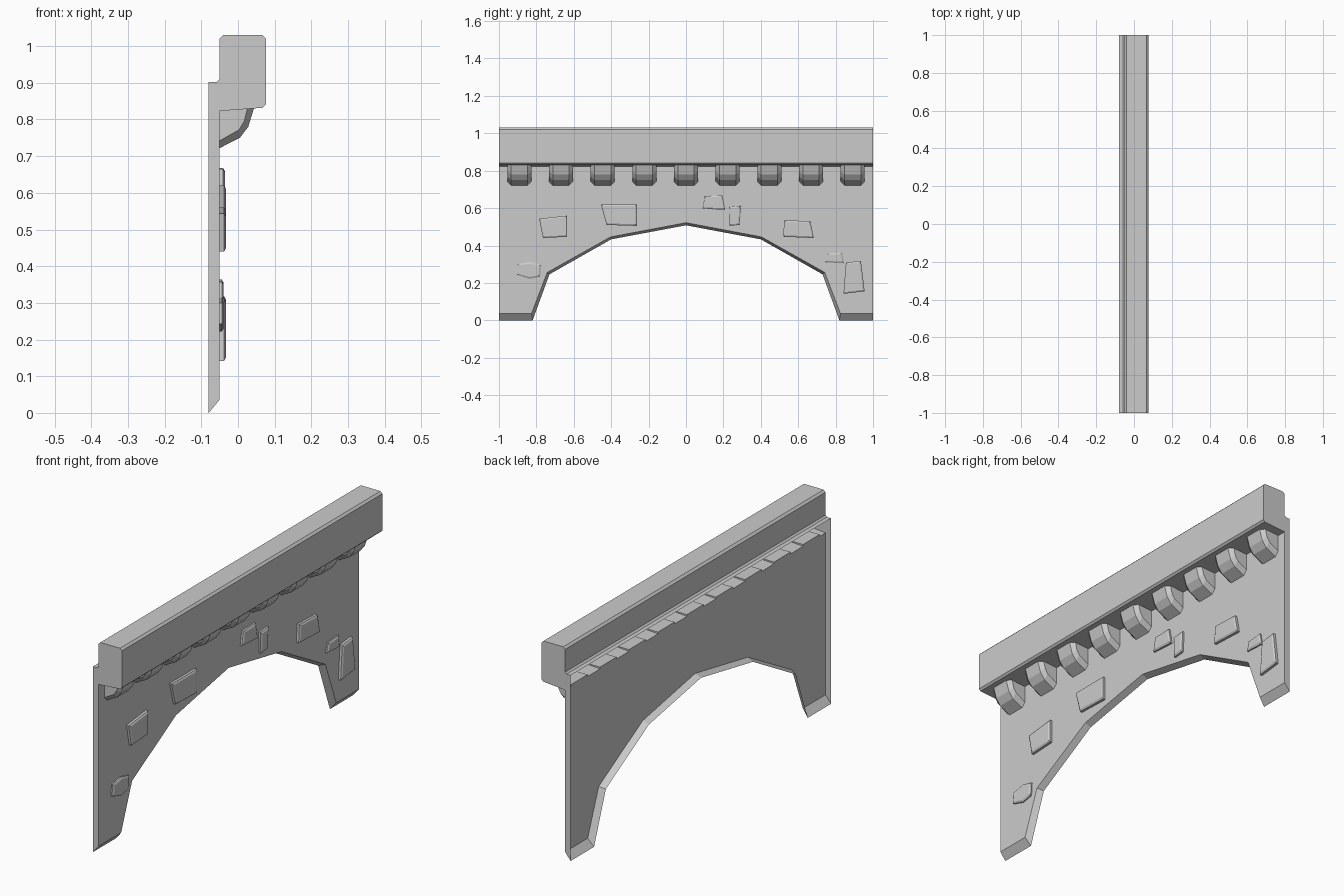
import bpy

if "Cube" in bpy.data.objects:
    bpy.data.objects.remove(bpy.data.objects["Cube"])

BACK, FRONT = -0.08, -0.05


def make(name, verts, faces):
    mesh = bpy.data.meshes.new(name)
    mesh.from_pydata(verts, [], faces)
    mesh.update()
    obj = bpy.data.objects.new(name, mesh)
    bpy.context.collection.objects.link(obj)
    return obj


def loft(name, rings, caps=(True, True), skip=()):
    """Join equal-length rings of 3D points; skip lists side edges left open."""
    n = len(rings[0])
    verts = [p for ring in rings for p in ring]
    faces = []
    for r in range(len(rings) - 1):
        for i in range(n):
            if i not in skip:
                j = (i + 1) % n
                faces.append((r * n + i, r * n + j, (r + 1) * n + j, (r + 1) * n + i))
    if caps[0]:
        faces.append(tuple(reversed(range(n))))
    if caps[1]:
        faces.append(tuple(range((len(rings) - 1) * n, len(rings) * n)))
    return make(name, verts, faces)


def mirrored(half):
    """Mirror a half outline (y, z) that runs from the left edge to y = 0."""
    return half + [(-y, z) for y, z in reversed(half) if y != 0]


# Arched wall: front sheet with a sloped rim, open at the back
back = mirrored([(-1, 0.823), (-1, 0), (-0.82, 0), (-0.73, 0.246), (-0.4, 0.433), (0, 0.508)])
front = mirrored([(-1, 0.823), (-1, 0.036), (-0.826, 0.036), (-0.742, 0.256), (-0.404, 0.446), (0, 0.522)])
loft("arched_wall",
     [[(BACK, y, z) for y, z in back], [(FRONT, y, z) for y, z in front]],
     caps=(False, True), skip=(len(back) - 1,))

# Parapet beam: bevelled profile (x, z) run along y, hollow towards the back
profile = [(BACK, 0.823), (FRONT, 0.823), (0.067, 0.832), (0.076, 0.841), (0.076, 1.02),
           (0.066, 1.03), (-0.04, 1.03), (FRONT, 1.02), (FRONT, 0.91), (-0.058, 0.902), (BACK, 0.902)]
loft("parapet", [[(x, 1, z) for x, z in profile], [(x, -1, z) for x, z in profile]],
     skip=(0, len(profile) - 1))

# Corbels under the parapet with chamfered sides
side = [(FRONT, 0.832), (FRONT, 0.742), (0.003, 0.772), (0.017, 0.795), (0.026, 0.832)]
middle = [(FRONT, 0.832), (FRONT, 0.722), (0.005, 0.75), (0.028, 0.78), (0.044, 0.832)]
for k in range(9):
    cy = (k - 4) * 0.2228
    loft(f"corbel_{k + 1}",
         [[(x, cy + dy, z) for x, z in prof]
          for dy, prof in ((0.064, side), (0.044, middle), (-0.044, middle), (-0.064, side))])

# Raised stones: irregular outlines (y, z) with a chamfered front
stones = [
    (-0.039, [(-.905, .243), (-.835, .222), (-.78, .233), (-.775, .297), (-.835, .312), (-.9, .3)]),
    (-0.033, [(-.765, .44), (-.635, .447), (-.635, .56), (-.785, .543)]),
    (-0.033, [(-.425, .51), (-.262, .505), (-.262, .62), (-.455, .62)]),
    (-0.036, [(.088, .597), (.21, .59), (.195, .668), (.1, .665)]),
    (-0.036, [(.233, .505), (.288, .51), (.293, .613), (.23, .607)]),
    (-0.033, [(.52, .447), (.683, .44), (.665, .53), (.525, .535)]),
    (-0.039, [(.743, .31), (.845, .305), (.835, .363), (.755, .357)]),
    (-0.033, [(.842, .142), (.955, .155), (.935, .318), (.855, .308)]),
]
for k, (top, outline) in enumerate(stones):
    cy = sum(p[0] for p in outline) / len(outline)
    cz = sum(p[1] for p in outline) / len(outline)
    hy = max(abs(p[0] - cy) for p in outline)
    hz = max(abs(p[1] - cz) for p in outline)
    inset = [(cy + (y - cy) * (1 - 0.009 / hy), cz + (z - cz) * (1 - 0.009 / hz)) for y, z in outline]
    loft(f"raised_stone_{k + 1}",
         [[(FRONT, y, z) for y, z in outline],
          [(top - 0.005, y, z) for y, z in outline],
          [(top, y, z) for y, z in inset]], caps=(False, True))
